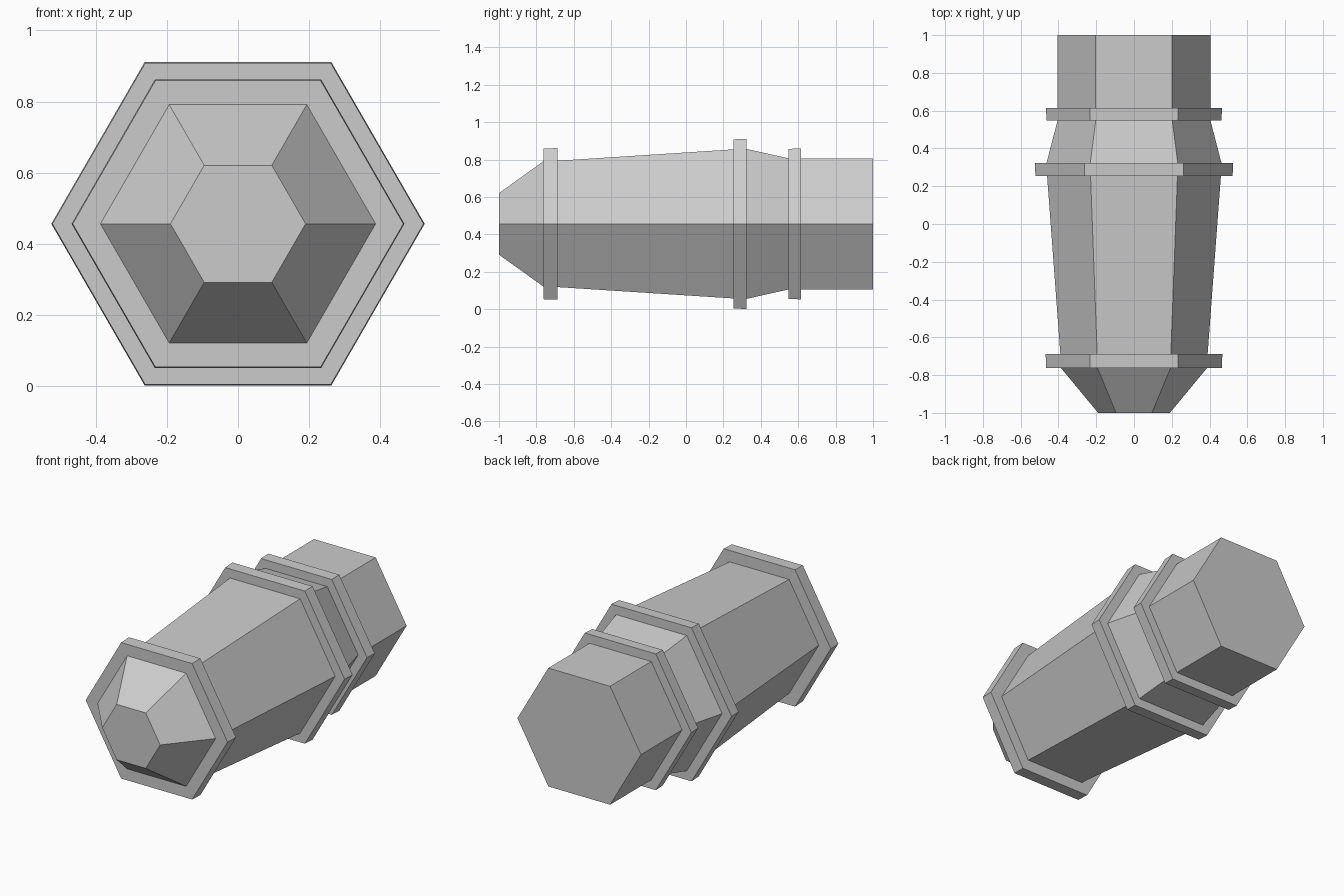
import bpy, bmesh
from math import cos, sin, pi

if "Cube" in bpy.data.objects:
    bpy.data.objects.remove(bpy.data.objects["Cube"])

ZC = 0.456  # height of the long axis


def hex_part(name, profile, cap_front=False, cap_back=False):
    """Sweep a (y, radius) profile around the y axis with six flat sides."""
    bm = bmesh.new()
    rings = [[bm.verts.new((r * cos(i * pi / 3), y, ZC + r * sin(i * pi / 3)))
              for i in range(6)] for y, r in profile]
    for a, b in zip(rings, rings[1:]):
        for i in range(6):
            j = (i + 1) % 6
            bm.faces.new((a[i], b[i], b[j], a[j]))
    if cap_front:
        bm.faces.new(rings[0])
    if cap_back:
        bm.faces.new(rings[-1][::-1])
    # Sides wind consistently, make them face away from the axis
    for f in bm.faces:
        f.normal_update()
    side = bm.faces[:][0] if len(profile) == 2 else bm.faces[:][6]
    c = side.calc_center_median()
    if side.normal.x * c.x + side.normal.z * (c.z - ZC) < 0:
        bmesh.ops.reverse_faces(bm, faces=bm.faces[:])
    me = bpy.data.meshes.new(name)
    bm.to_mesh(me)
    bm.free()
    ob = bpy.data.objects.new(name, me)
    bpy.context.collection.objects.link(ob)
    return ob


# Solid sections of the body, front to back
hex_part("nose", [(-1, 0.19), (-0.762, 0.387)], cap_front=True)
hex_part("barrel", [(-0.687, 0.39), (0.253, 0.46)])
hex_part("neck", [(0.323, 0.463), (0.547, 0.405)])
hex_part("rear_block", [(0.615, 0.405), (1, 0.405)], cap_back=True)

# Raised collars: start y, end y, inner front, inner back, outer radius
for name, y0, y1, ri0, ri1, ro in (
        ("front_collar", -0.762, -0.687, 0.387, 0.39, 0.468),
        ("middle_collar", 0.253, 0.323, 0.46, 0.463, 0.525),
        ("rear_collar", 0.547, 0.615, 0.405, 0.405, 0.466)):
    hex_part(name, [(y0, ri0), (y0, ro - 0.003), (y1, ro), (y1, ri1)])
